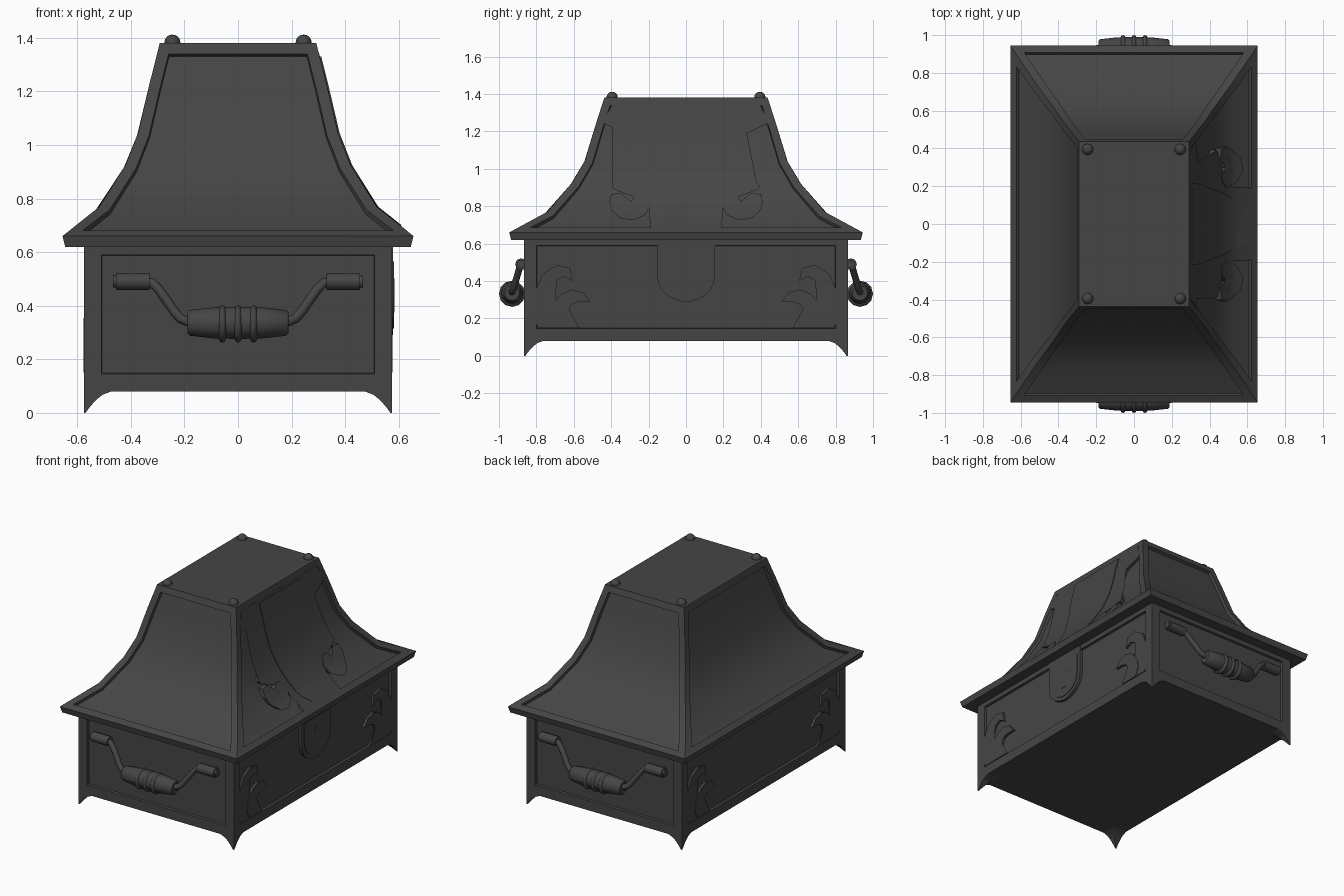
import bpy, bmesh, math
from mathutils import Vector, Matrix

if "Cube" in bpy.data.objects:
    bpy.data.objects.remove(bpy.data.objects["Cube"])

iron = bpy.data.materials.new("dark_iron")
iron.diffuse_color = (0.06, 0.06, 0.06, 1)
iron.use_nodes = True
iron.node_tree.nodes["Principled BSDF"].inputs["Base Color"].default_value = iron.diffuse_color

def finish(bm, name, angle=30):
    bmesh.ops.recalc_face_normals(bm, faces=bm.faces[:])
    me = bpy.data.meshes.new(name)
    bm.to_mesh(me)
    bm.free()
    me.materials.append(iron)
    ob = bpy.data.objects.new(name, me)
    bpy.context.collection.objects.link(ob)
    bpy.ops.object.select_all(action='DESELECT')
    ob.select_set(True)
    bpy.context.view_layer.objects.active = ob
    bpy.ops.object.shade_smooth_by_angle(angle=math.radians(angle))
    return ob

def loft(bm, rings):
    """Skin closed rings of points, cap the ends, return the faces of each strip side."""
    vs = [[bm.verts.new(p) for p in r] for r in rings]
    n = len(rings[0])
    sides = [[] for _ in range(n)]
    for a, b in zip(vs, vs[1:]):
        for i in range(n):
            j = (i + 1) % n
            sides[i].append(bm.faces.new((a[i], a[j], b[j], b[i])))
    bm.faces.new(vs[0][::-1])
    bm.faces.new(vs[-1])
    bmesh.ops.recalc_face_normals(bm, faces=bm.faces[:])
    return sides

def rect(x, y, z):
    return [(-x, -y, z), (x, -y, z), (x, y, z), (-x, y, z)]

def sink(bm, faces, border, depth):
    """Recess a framed panel."""
    bmesh.ops.inset_region(bm, faces=faces, thickness=border, use_even_offset=True, use_boundary=True)
    bmesh.ops.inset_region(bm, faces=faces, thickness=0.003, depth=-depth,
                           use_even_offset=True, use_boundary=True)

# Body with four framed panels
bm = bmesh.new()
for side in loft(bm, [rect(.575, .865, .08), rect(.575, .865, .655)]):
    sink(bm, side, .065, .015)
finish(bm, "body")

# Tapered corner feet
for i, (sx, sy) in enumerate([(1, 1), (1, -1), (-1, 1), (-1, -1)]):
    bm = bmesh.new()
    rings = []
    for s, z in [(.006, 0), (.022, .022), (.045, .048), (.07, .068), (.105, .081)]:
        x, y = .575, .865
        rings.append([(sx * a, sy * b, z) for a, b in
                      [(x, y), (x - s, y), (x - s, y - s), (x, y - s)]])
    loft(bm, rings)
    finish(bm, f"foot_{i + 1}")

# Flared lid with recessed panels
LID = [(.655, .945, .66), (.517, .742, .77), (.42, .61, .925),
       (.373, .54, 1.045), (.33, .485, 1.23), (.292, .437, 1.38)]
bm = bmesh.new()
sides = loft(bm, [rect(.645, .935, .62)] + [rect(*p) for p in LID])
for side in sides:
    sink(bm, side[1:], .042, .02)
finish(bm, "lid")

# Corner knobs on the lid
for i, (sx, sy) in enumerate([(1, 1), (1, -1), (-1, 1), (-1, -1)]):
    bm = bmesh.new()
    bmesh.ops.create_uvsphere(bm, u_segments=12, v_segments=8, radius=.03,
                              matrix=Matrix.Translation((sx * .245, sy * .395, 1.382)))
    finish(bm, f"lid_knob_{i + 1}", 60)

def lid_x(z):
    for (x0, _, z0), (x1, _, z1) in zip(LID, LID[1:]):
        if z <= z1:
            return x0 + (x1 - x0) * (z - z0) / (z1 - z0)
    return LID[-1][0]

def body_x(z):
    return .575

def relief(name, pts, surf, off, sx=1, sy=1):
    """Raise a flat (y, z) outline as a plate following the long side's surface."""
    bm = bmesh.new()
    bm.faces.new([bm.verts.new((0, sy * y, z)) for y, z in pts])
    bmesh.ops.triangulate(bm, faces=bm.faces[:])
    if surf is lid_x:
        for _, _, z in LID[1:-1]:
            bmesh.ops.bisect_plane(bm, geom=bm.verts[:] + bm.edges[:] + bm.faces[:],
                                   plane_co=(0, 0, z), plane_no=(0, 0, 1))
    new = bmesh.ops.extrude_face_region(bm, geom=bm.faces[:], use_keep_orig=True)["geom"]
    top = {g for g in new if isinstance(g, bmesh.types.BMVert)}
    for v in bm.verts:
        v.co.x = sx * (surf(v.co.z) + (off if v in top else -.035))
    return finish(bm, name, 25)

def both(half):
    return half + [(-y, z) for y, z in reversed(half)]

# Lid ornament: backing plate, tapered strap and curled scrolls
relief("lid_plate", both([(.395, 1.345), (.445, 1.245), (.325, 1.19), (.298, 1.1), (.318, 1.01),
                          (.395, .905), (.385, .89), (.2, .82), (.19, .78), (.16, .72), (.19, .68)]),
       lid_x, .001)
relief("lid_strap", both([(.215, 1.33), (.212, 1.15), (.195, 1.0), (.165, .85), (.125, .74), (.08, .70)]),
       lid_x, .006)
lid_scroll = [(.2, .84), (.25, .875), (.30, .86), (.32, .81), (.29, .785), (.25, .80), (.24, .825),
              (.22, .80), (.235, .75), (.30, .73), (.37, .745), (.405, .80), (.40, .85), (.37, .87),
              (.375, .81), (.33, .775), (.35, .83), (.30, .89), (.22, .885)]
lid_scroll = [(.40, .865), (.345, .87), (.375, .83), (.36, .79), (.31, .775), (.27, .80), (.30, .82),
              (.27, .86), (.225, .855), (.19, .81), (.215, .755), (.28, .725), (.35, .735), (.395, .775), (.41, .82)]
for sy in (1, -1):
    relief("lid_scroll", lid_scroll, lid_x, .004, 1, sy)

# Corner scrolls on both long sides of the body
upper = [(.80, .17), (.80, .36), (.765, .44), (.69, .485), (.62, .47), (.605, .40), (.65, .425),
         (.695, .40), (.715, .34), (.70, .28), (.72, .20), (.70, .15), (.79, .15)]
lower = [(.57, .15), (.615, .18), (.635, .23), (.61, .275), (.57, .29), (.51, .29), (.55, .34),
         (.61, .355), (.67, .33), (.715, .27), (.73, .21), (.70, .15)]
for sx in (1, -1):
    for sy in (1, -1):
        relief("body_scroll_upper", upper, body_x, -.001, sx, sy)
        relief("body_scroll_lower", lower, body_x, .002, sx, sy)

# Lock shield with keyhole
def shield(w, top, mid, low):
    return both([(w, top), (w, mid)] + [(w * math.cos(a), mid - (mid - low) * math.sin(a))
                                        for a in (.3, .6, .9, 1.2, 1.45)])
relief("lock_shield", shield(.155, .62, .43, .29), body_x, .004)
relief("lock_plate", shield(.128, .565, .43, .315), body_x, .008)
hole = [(.028 * math.sin(a), .475 + .028 * math.cos(a)) for a in (.25, .8, 1.4, 2.0, 2.6)]
relief("keyhole", both(hole + [(.022, .375)]), body_x, .010)

def lathe(name, prof, y, z, n=12, angle=40):
    """Turn (x, radius) stations around an axis along x."""
    bm = bmesh.new()
    loft(bm, [[(x, y + r * math.cos(2 * math.pi * k / n), z + r * math.sin(2 * math.pi * k / n))
               for k in range(n)] for x, r in prof])
    finish(bm, name, angle)

def rod(name, pts, r, n=8):
    """Round bar along a short path."""
    pts = [Vector(p) for p in pts]
    rings = []
    for i, p in enumerate(pts):
        t = (pts[min(i + 1, len(pts) - 1)] - pts[max(i - 1, 0)]).normalized()
        u = t.cross(Vector((0, 1, 0))).normalized()
        w = t.cross(u)
        rings.append([p + r * (u * math.cos(2 * math.pi * k / n) + w * math.sin(2 * math.pi * k / n))
                      for k in range(n)])
    bm = bmesh.new()
    loft(bm, rings)
    finish(bm, name, 50)

# Drop handles on both ends
for sy in (-1, 1):
    for sx in (-1, 1):
        lathe("handle_mount", [(sx * .33, .031), (sx * .455, .031)], sy * .882, .49)
        lathe("handle_pin", [(sx * .44, .022), (sx * .467, .022)], sy * .882, .49)
        rod("handle_arm", [(sx * x, sy * y, z) for x, y, z in
                           [(.345, .884, .49), (.32, .888, .485), (.295, .893, .46), (.235, .918, .375),
                            (.215, .925, .352), (.19, .93, .342), (.17, .93, .34)]], .018)
    lathe("handle_grip", [(-.188, .04), (-.18, .048), (-.09, .058), (0, .06),
                          (.09, .058), (.18, .048), (.188, .04)], sy * .93, .336)
    for x in (-.058, 0, .058):
        lathe("grip_ring", [(x - .014, .055), (x - .008, .067), (x, .07), (x + .008, .067), (x + .014, .055)],
              sy * .93, .332, angle=60)
